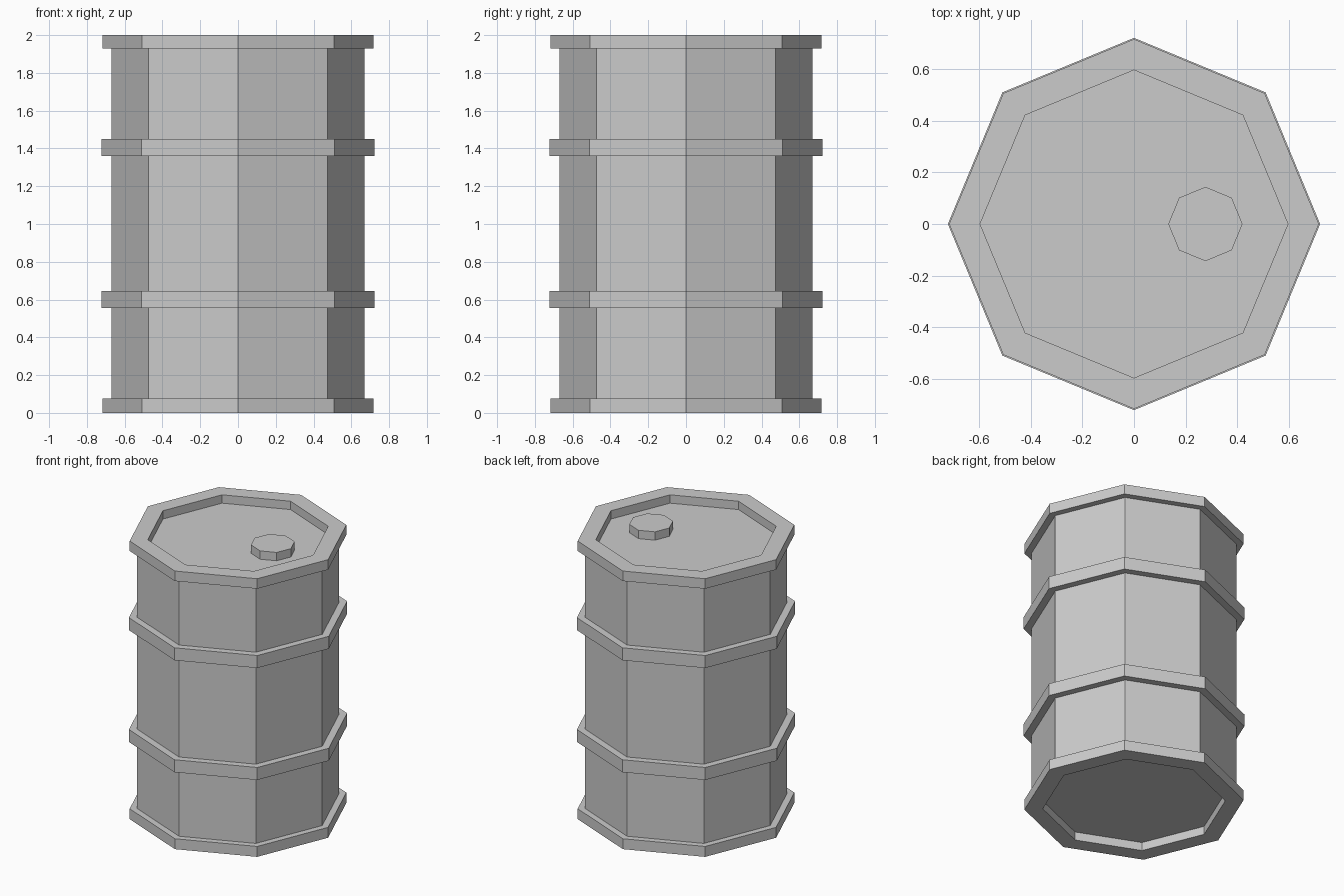
import bpy, bmesh
from math import sin, cos, tau

if "Cube" in bpy.data.objects:
    bpy.data.objects.remove(bpy.data.objects["Cube"])

SIDES = 8


def lathe(name, profile, cx=0.0):
    """Revolve an (r, z) profile, bottom to top, into a capped octagonal solid."""
    bm = bmesh.new()
    rings = [[bm.verts.new((cx + r * cos(tau * i / SIDES), r * sin(tau * i / SIDES), z))
              for i in range(SIDES)] for r, z in profile]
    for a, b in zip(rings, rings[1:]):
        for i in range(SIDES):
            j = (i + 1) % SIDES
            bm.faces.new((a[i], a[j], b[j], b[i]))
    bm.faces.new(rings[0][::-1])
    bm.faces.new(rings[-1])
    bmesh.ops.recalc_face_normals(bm, faces=bm.faces)
    mesh = bpy.data.meshes.new(name)
    bm.to_mesh(mesh)
    bm.free()
    obj = bpy.data.objects.new(name, mesh)
    bpy.context.collection.objects.link(obj)
    return obj


BODY, RIM, BAND, LID = 0.67, 0.717, 0.722, 0.597

# Barrel body: recessed base, lower rim, two hoops, upper rim, recessed lid
profile = [(LID, 0.06), (LID, 0), (RIM, 0), (RIM, 0.075), (BODY, 0.075)]
for z0, z1 in ((0.555, 0.645), (1.36, 1.45)):
    profile += [(BODY, z0), (BAND, z0), (BAND, z1), (BODY, z1)]
profile += [(BODY, 1.928), (RIM, 1.928), (RIM, 2), (LID, 2), (LID, 1.94)]
lathe("barrel_body", profile)

# Filler cap on the lid
lathe("filler_cap", [(0.144, 1.94), (0.144, 2.0)], cx=0.277)
